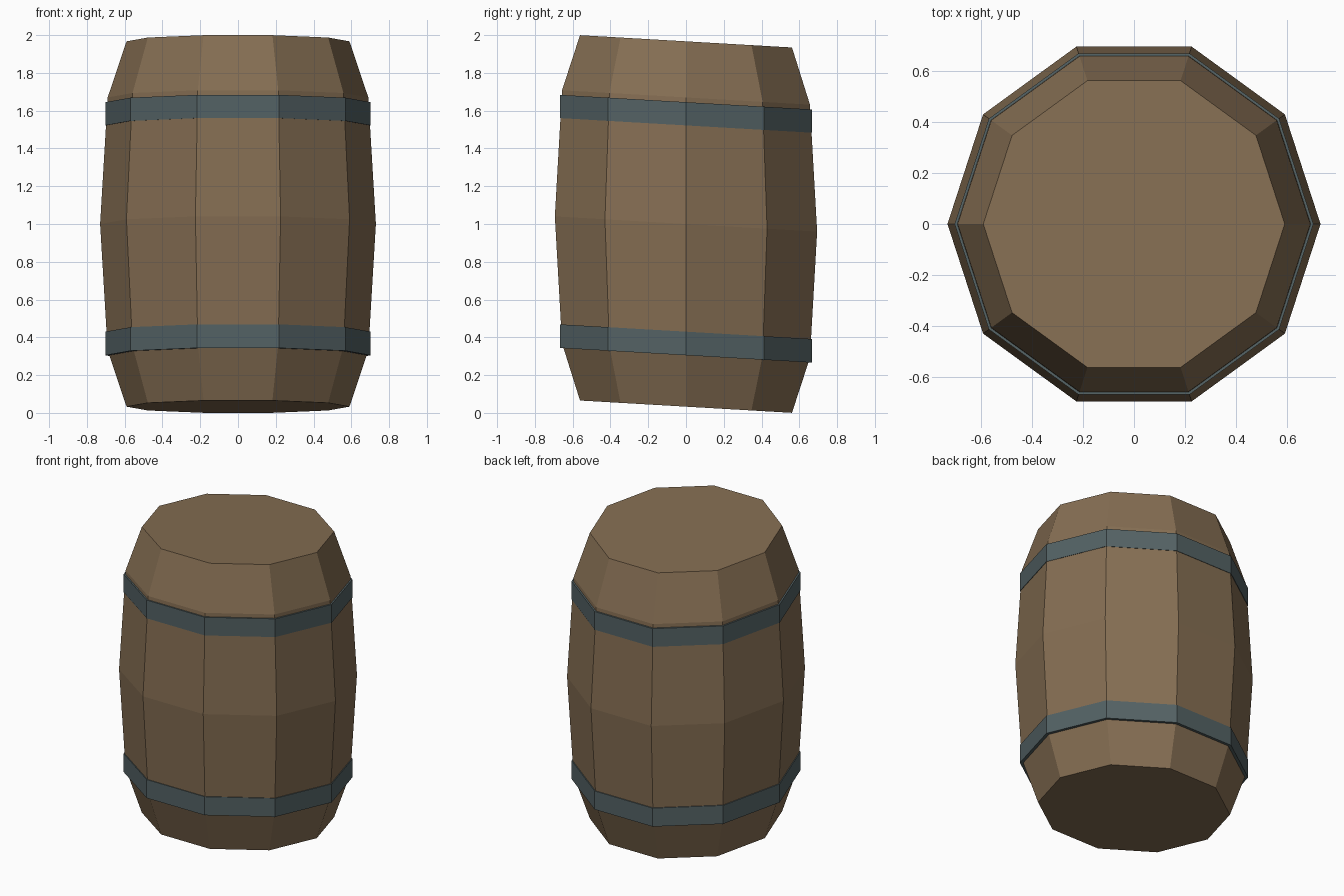
import bpy, bmesh, math

if "Cube" in bpy.data.objects:
    bpy.data.objects.remove(bpy.data.objects["Cube"])

SIDES = 10
SLANT = -0.058   # every ring leans: z drops towards the back


def material(name, rgb):
    m = bpy.data.materials.new(name)
    m.diffuse_color = (*rgb, 1)
    m.use_nodes = True
    m.node_tree.nodes["Principled BSDF"].inputs["Base Color"].default_value = m.diffuse_color
    return m


def lathe(name, profile, mat, closed=False):
    """Ten-sided slanted lathe; closed joins profile ends, otherwise caps them."""
    bm = bmesh.new()
    rings = []
    for r, z in profile:
        ring = []
        for i in range(SIDES):
            a = 2 * math.pi * i / SIDES
            x, y = r * math.cos(a), r * math.sin(a)
            ring.append(bm.verts.new((x, y, z + SLANT * y)))
        rings.append(ring)
    pairs = list(zip(rings, rings[1:]))
    if closed:
        pairs.append((rings[-1], rings[0]))
    for lo, hi in pairs:
        for i in range(SIDES):
            j = (i + 1) % SIDES
            bm.faces.new((lo[i], lo[j], hi[j], hi[i]))
    if not closed:
        bm.faces.new(rings[0][::-1])
        bm.faces.new(rings[-1])
    bmesh.ops.recalc_face_normals(bm, faces=bm.faces)
    me = bpy.data.meshes.new(name)
    bm.to_mesh(me)
    bm.free()
    me.materials.append(mat)
    ob = bpy.data.objects.new(name, me)
    bpy.context.collection.objects.link(ob)
    return ob


wood = material("brown wood", (0.235, 0.156, 0.086))
steel = material("grey blue steel", (0.088, 0.122, 0.128))

# Bulging wooden body
lathe("barrel_body", [(0.59, 0.033), (0.69, 0.33), (0.73, 1.0),
                      (0.69, 1.67), (0.59, 1.967)], wood)

# Two metal hoops
for name, z0, z1 in (("lower_hoop", 0.305, 0.43), ("upper_hoop", 1.522, 1.645)):
    lathe(name, [(0.702, z0), (0.702, z1), (0.675, z1), (0.675, z0)], steel, closed=True)
